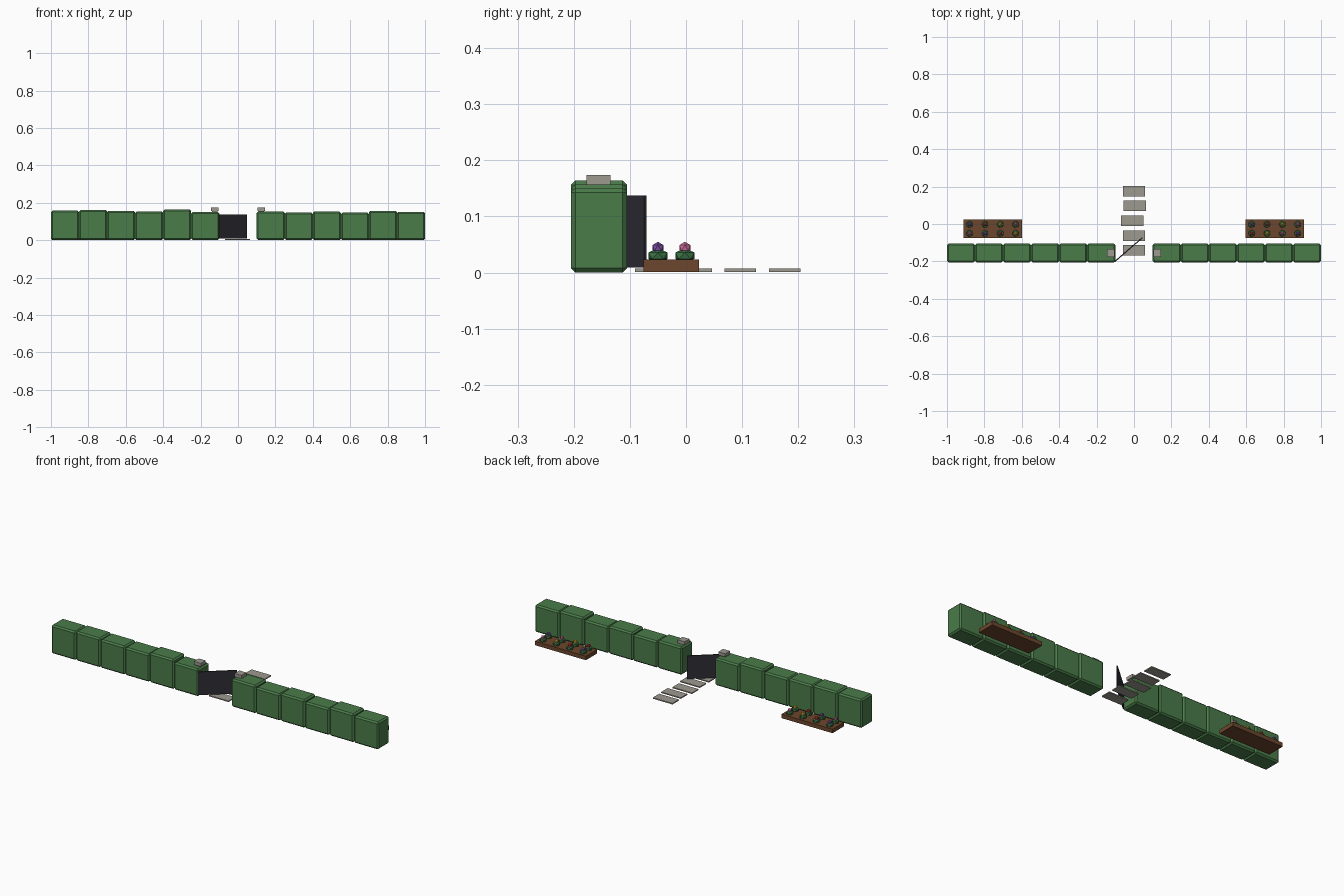
import bpy, bmesh, math
from mathutils import Matrix, Vector

if "Cube" in bpy.data.objects:
    bpy.data.objects.remove(bpy.data.objects["Cube"])


def material(name, rgb):
    m = bpy.data.materials.new(name)
    m.diffuse_color = (*rgb, 1)
    m.use_nodes = True
    m.node_tree.nodes["Principled BSDF"].inputs["Base Color"].default_value = m.diffuse_color
    return m


HEDGE = material("hedge green", (0.068, 0.20, 0.068))
LEAF = material("leaf green", (0.045, 0.17, 0.06))
STONE = material("grey stone", (0.34, 0.32, 0.28))
IRON = material("dark iron", (0.026, 0.025, 0.034))
WOOD = material("brown wood", (0.15, 0.062, 0.026))
RED = material("red petals", (0.55, 0.035, 0.035))
YELLOW = material("yellow petals", (0.68, 0.42, 0.025))
PINK = material("pink petals", (0.62, 0.15, 0.33))
PURPLE = material("purple petals", (0.20, 0.075, 0.38))


def finish(name, bm, mat):
    me = bpy.data.meshes.new(name)
    bm.to_mesh(me)
    bm.free()
    me.materials.append(mat)
    ob = bpy.data.objects.new(name, me)
    bpy.context.collection.objects.link(ob)
    return ob


def box(name, lo, hi, mat, chamfer=0.0):
    lo, hi = Vector(lo), Vector(hi)
    bm = bmesh.new()
    bmesh.ops.create_cube(bm, size=1, matrix=Matrix.Translation((lo + hi) / 2)
                          @ Matrix.Diagonal((*(hi - lo), 1)))
    if chamfer:
        bmesh.ops.bevel(bm, geom=bm.edges[:], offset=chamfer, segments=1,
                        affect='EDGES')
    return finish(name, bm, mat)


def ball(name, centre, radius, flatten, mat):
    bm = bmesh.new()
    bmesh.ops.create_icosphere(bm, subdivisions=1, radius=radius,
                               matrix=Matrix.Translation(centre)
                               @ Matrix.Diagonal((1, 1, flatten, 1)))
    return finish(name, bm, mat)


# Two clipped hedge rows of six blocks with slightly uneven heights
rows = {"left": (-1.0, (0.158, 0.161, 0.157, 0.154, 0.164, 0.151)),
        "right": (0.1, (0.154, 0.147, 0.154, 0.147, 0.157, 0.151))}
for side, (start, heights) in rows.items():
    for i, h in enumerate(heights):
        x = start + 0.15 * i
        box(f"hedge_{side}_{i + 1}", (x, -0.205, 0), (x + 0.15, -0.105, h),
            HEDGE, 0.008)

# Stone gate posts inside the hedge ends, with caps showing on top
for side, s in (("left", -1), ("right", 1)):
    x = 0.124 * s
    box(f"gate_post_{side}", (x - 0.014, -0.17, 0.008),
        (x + 0.014, -0.142, 0.157), STONE)
    box(f"post_cap_{side}", (x - 0.021, -0.177, 0.156),
        (x + 0.021, -0.135, 0.174), STONE)

# Open gate leaf, hinged at the left hedge
hinge, tip = Vector((-0.104, -0.202, 0)), Vector((0.045, -0.073, 0))
span = tip - hinge
gate = box("gate", (0, -0.003, 0.009), (span.length, 0.003, 0.137), IRON)
gate.location = hinge
gate.rotation_euler.z = math.atan2(span.y, span.x)

# Stepping stones along the path
for i, (x, y) in enumerate(((0.0, -0.141), (0.0, -0.063), (-0.009, 0.018),
                            (0.004, 0.097), (0.0, 0.176))):
    box(f"stepping_stone_{i + 1}", (x - 0.06, y - 0.028, 0.001),
        (x + 0.06, y + 0.028, 0.007), STONE)

# Planters with two rows of leafy clumps and blossoms
petals = (RED, YELLOW, PINK, PURPLE)
for side, cx, shift in (("left", -0.756, 2), ("right", 0.752, 0)):
    box(f"planter_{side}", (cx - 0.156, -0.076, 0.001),
        (cx + 0.156, 0.023, 0.023), WOOD)
    for r, y in enumerate((-0.05, -0.002)):
        for c in range(4):
            x = cx + (c - 1.5) * 0.082
            tag = f"{side}_{r + 1}_{c + 1}"
            mat = petals[(c + shift * (r + 1) + 3 * r) % 4]
            if c == 3 and side == "right":
                mat = (PURPLE, PINK)[r]
            ball(f"leaf_clump_{tag}", (x, y, 0.030), 0.020, 0.65, LEAF)
            ball(f"blossom_{tag}", (x, y, 0.044), 0.0115, 0.95, mat)
